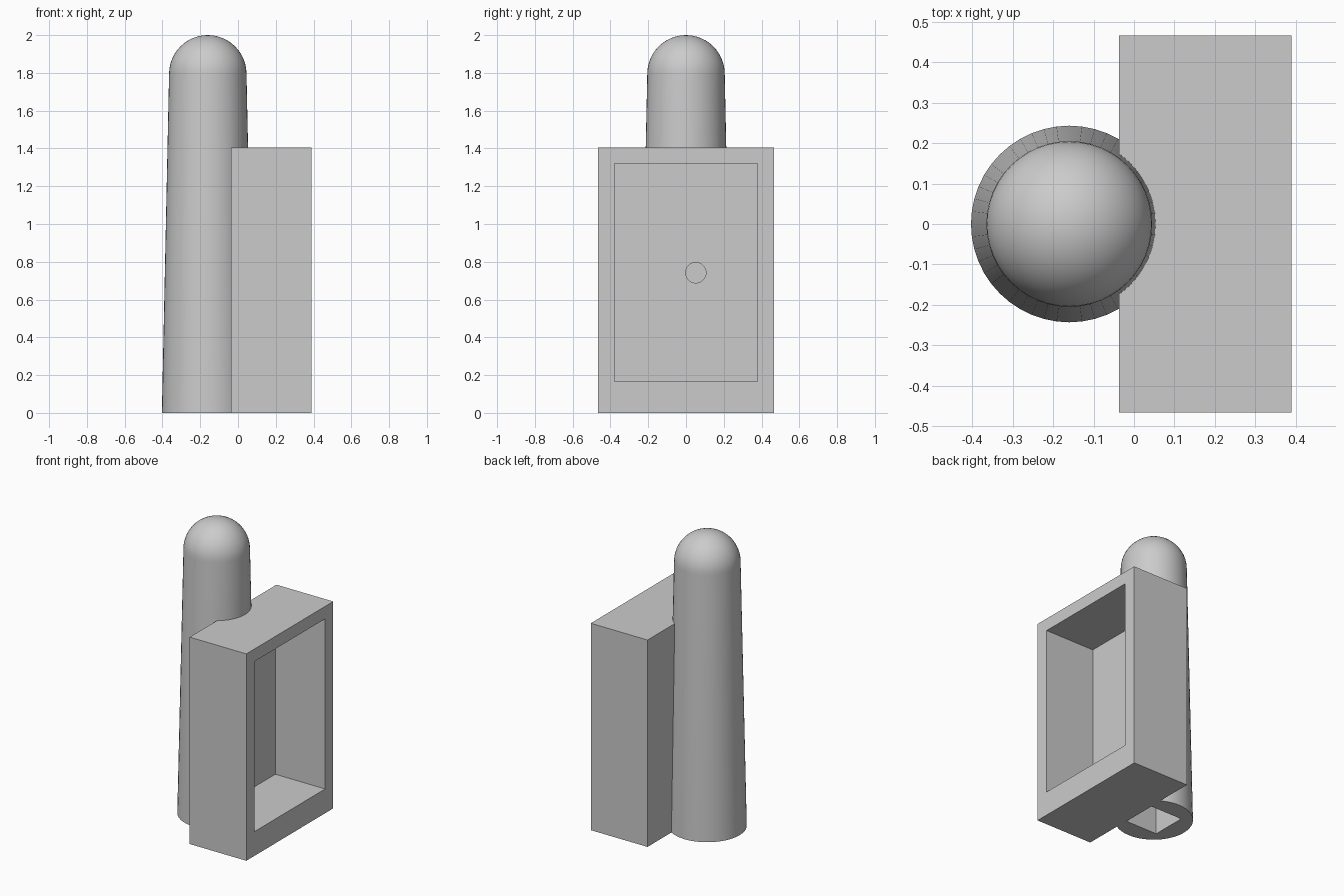
import bpy, bmesh, math
from mathutils import Matrix

if "Cube" in bpy.data.objects:
    bpy.data.objects.remove(bpy.data.objects["Cube"])

TOWER_X = -0.16
grey = bpy.data.materials.new("light grey")
grey.diffuse_color = (0.6, 0.6, 0.6, 1)
grey.use_nodes = True
grey.node_tree.nodes["Principled BSDF"].inputs["Base Color"].default_value = grey.diffuse_color


def finish(name, bm):
    bmesh.ops.recalc_face_normals(bm, faces=bm.faces[:])
    me = bpy.data.meshes.new(name)
    bm.to_mesh(me)
    bm.free()
    me.materials.append(grey)
    ob = bpy.data.objects.new(name, me)
    bpy.context.collection.objects.link(ob)
    return ob


def box(name, lo, hi):
    bm = bmesh.new()
    size = [b - a for a, b in zip(lo, hi)]
    mid = [(a + b) / 2 for a, b in zip(lo, hi)]
    bmesh.ops.create_cube(bm, size=1, matrix=Matrix.Translation(mid) @ Matrix.Diagonal((*size, 1)))
    return finish(name, bm)


def revolve(name, profile, steps):
    bm = bmesh.new()
    vs = [bm.verts.new((r, 0, z)) for r, z in profile]
    es = [bm.edges.new(p) for p in zip(vs, vs[1:])]
    bmesh.ops.spin(bm, geom=vs + es, cent=(0, 0, 0), axis=(0, 0, 1),
                   angle=2 * math.pi, steps=steps)
    bmesh.ops.remove_doubles(bm, verts=bm.verts[:], dist=1e-4)
    bmesh.ops.translate(bm, verts=bm.verts[:], vec=(TOWER_X, 0, 0))
    return finish(name, bm)


def combine(target, other, operation):
    mod = target.modifiers.new(operation.lower(), 'BOOLEAN')
    mod.operation, mod.object, mod.solver = operation, other, 'EXACT'
    bpy.context.view_layer.objects.active = target
    bpy.ops.object.modifier_apply(modifier=mod.name)
    bpy.data.objects.remove(other, do_unlink=True)


# Tapered tower with a hemispherical cap
R, Z = 0.205, 1.795
dome = [(R * math.cos(a), Z + R * math.sin(a))
        for a in (i * math.pi / 24 for i in range(12))]
tower = revolve("tower_with_case", [(0, 0), (0.243, 0)] + dome + [(0, Z + R)], 48)

# Rectangular case joined to the side of the tower
combine(tower, box("case", (-0.037, -0.466, 0), (0.389, 0.466, 1.405)), 'UNION')

# Open recess in the case
combine(tower, box("recess", (0.015, -0.379, 0.165), (0.5, 0.379, 1.32)), 'DIFFERENCE')

# Square shaft up the inside of the tower
s = 0.12
combine(tower, box("shaft", (TOWER_X - s, -s, -0.1), (TOWER_X + s, s, 1.4)), 'DIFFERENCE')

# Round passage from the recess to the shaft
bm = bmesh.new()
bmesh.ops.create_cone(bm, cap_ends=True, segments=32, radius1=0.054, radius2=0.054, depth=0.25,
                      matrix=Matrix.Translation((0, 0.052, 0.742)) @ Matrix.Rotation(math.pi / 2, 4, 'Y'))
combine(tower, finish("passage", bm), 'DIFFERENCE')

# Smooth round surfaces, keep edges crisp
bpy.ops.object.select_all(action='DESELECT')
tower.select_set(True)
bpy.context.view_layer.objects.active = tower
bpy.ops.object.shade_smooth_by_angle(angle=math.radians(30))
